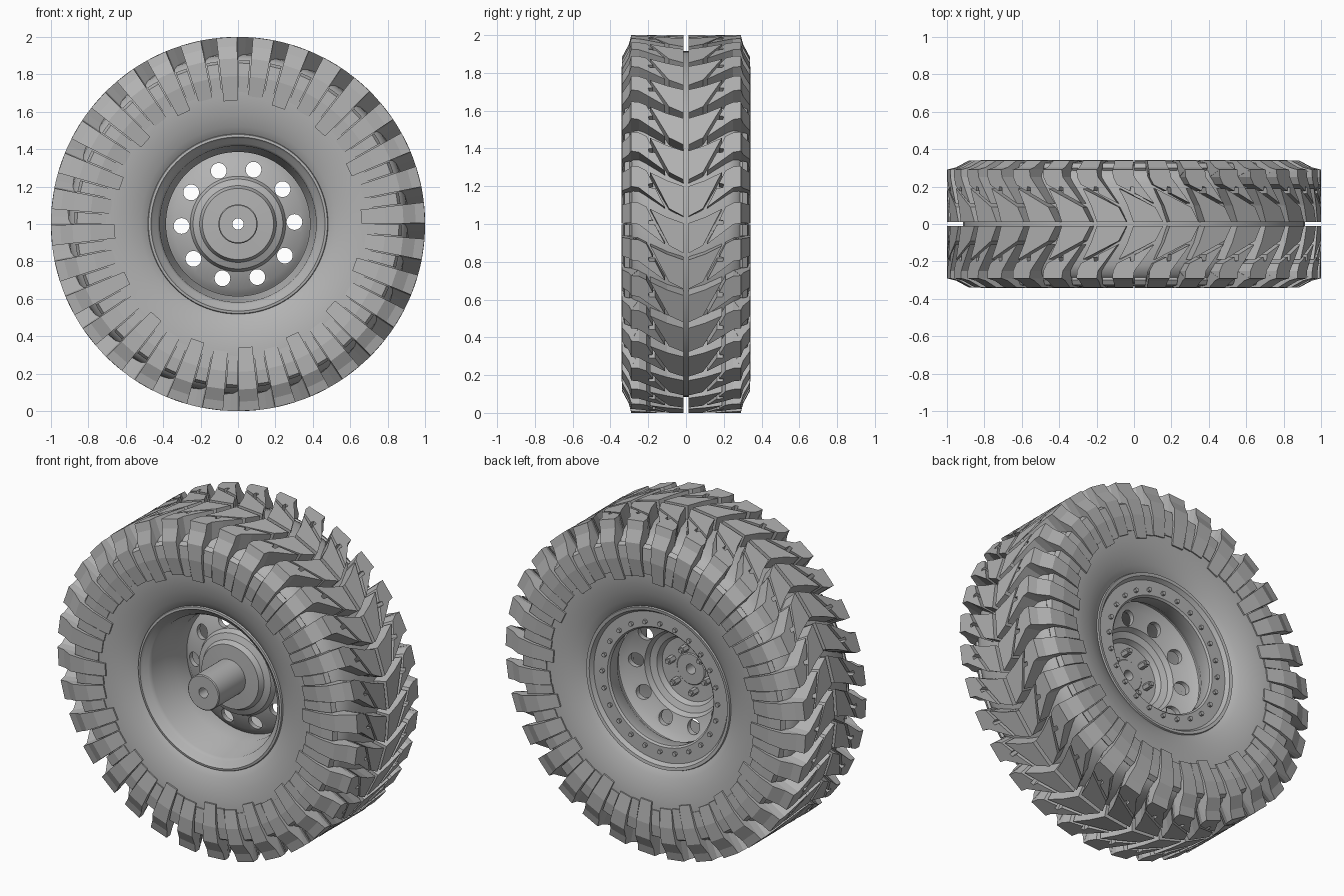
import bpy, bmesh
from math import sin, cos, radians, pi

if "Cube" in bpy.data.objects:
    bpy.data.objects.remove(bpy.data.objects["Cube"], do_unlink=True)

GREY = (0.45, 0.45, 0.45, 1)
mat = bpy.data.materials.new("plain grey")
mat.use_nodes = True
mat.diffuse_color = GREY
mat.node_tree.nodes["Principled BSDF"].inputs["Base Color"].default_value = GREY


def polar(r, y, deg):
    """Point on the wheel: radius, position along the axle, clockwise angle."""
    a = radians(deg)
    return (r * sin(a), y, 1 + r * cos(a))


def finish(name, bm, smooth=None):
    bmesh.ops.recalc_face_normals(bm, faces=bm.faces)
    mesh = bpy.data.meshes.new(name)
    bm.to_mesh(mesh)
    bm.free()
    mesh.materials.append(mat)
    ob = bpy.data.objects.new(name, mesh)
    bpy.context.collection.objects.link(ob)
    if smooth:
        bpy.ops.object.select_all(action="DESELECT")
        ob.select_set(True)
        bpy.context.view_layer.objects.active = ob
        bpy.ops.object.shade_smooth_by_angle(angle=radians(smooth))
    return ob


def loft(bm, rings, closed=False, caps=True):
    """Skin a series of equal loops of points."""
    loops = [[bm.verts.new(p) for p in ring] for ring in rings]
    n = len(loops[0])
    pairs = list(zip(loops, loops[1:]))
    if closed:
        pairs.append((loops[-1], loops[0]))
    for a, b in pairs:
        for i in range(n):
            j = (i + 1) % n
            bm.faces.new((a[i], a[j], b[j], b[i]))
    if caps and not closed:
        bm.faces.new(loops[0])
        bm.faces.new(loops[-1])


def revolve(name, profile, steps=96, smooth=30):
    """Spin a closed (radius, y) profile around the axle."""
    bm = bmesh.new()
    loft(bm, [[polar(r, y, 360 * k / steps) for r, y in profile]
              for k in range(steps)], closed=True)
    return finish(name, bm, smooth)


def rod(bm, r, deg, y0, y1, radius, sides):
    """Small cylinder parallel to the axle."""
    cx, _, cz = polar(r, 0, deg)
    loft(bm, [[(cx + radius * cos(2 * pi * i / sides), y,
                cz + radius * sin(2 * pi * i / sides)) for i in range(sides)]
              for y in (y0, y1)])


# Tyre body
half = [(0.46, 0.24), (0.485, 0.262), (0.52, 0.28), (0.58, 0.302), (0.65, 0.315),
        (0.72, 0.32), (0.79, 0.315), (0.85, 0.297), (0.885, 0.27), (0.905, 0.22), (0.915, 0.1)]
revolve("tyre_body", half + [(r, -y) for r, y in reversed(half)], smooth=40)

# Tread pattern: outlines as (distance from centre line, angle)
COUNT, PHASE = 32, 2
PITCH = 360 / COUNT
centre_lug = [(0.012, 9), (0.1, 7.2), (0.19, 4.6), (0.09, 15.8), (0.012, 18.2)]
shoulder_lug = [(0.29, 2.6), (0.25, 2.8), (0.21, 4.0), (0.176, 8), (0.2, 8.3),
                (0.195, 9.4), (0.163, 9.5), (0.11, 15.5), (0.2, 11.6), (0.25, 9.4), (0.29, 9)]
# Side walls of the lugs: outer radius, outer y, inner radius, inner y
lug_side = [(1.0, 0.29, 0.88, 0.25), (0.95, 0.303, 0.87, 0.26),
            (0.885, 0.338, 0.85, 0.27), (0.79, 0.342, 0.78, 0.29)]
pad_side = [(0.875, 0.3, 0.85, 0.27), (0.86, 0.326, 0.84, 0.28), (0.79, 0.333, 0.79, 0.29)]


def block(bm, outline, side, turn):
    loft(bm, [[polar(r, side * y, a + turn) for y, a in outline] for r in (0.88, 1.0)])


def side_strip(bm, stations, a0, a1, side, turn):
    loft(bm, [[polar(ro, side * yo, turn + a0), polar(ro, side * yo, turn + a1),
               polar(ri, side * yi, turn + a1), polar(ri, side * yi, turn + a0)]
              for ro, yo, ri, yi in stations])


for side, label in ((-1, "front"), (1, "back")):
    centre, shoulder, pads = bmesh.new(), bmesh.new(), bmesh.new()
    for k in range(COUNT):
        turn = PHASE + k * PITCH
        end = 0.66 if k % 2 else 0.685
        block(centre, centre_lug, side, turn)
        block(shoulder, shoulder_lug, side, turn)
        side_strip(shoulder, lug_side + [(end, 0.325, end, 0.3)], 2.6, 9, side, turn)
        side_strip(pads, pad_side + [(end + 0.02, 0.325, end + 0.02, 0.3)],
                   -1.9, 2.2, side, turn)
    finish(label + "_centre_lugs", centre)
    finish(label + "_shoulder_lugs", shoulder)
    finish(label + "_sidewall_pads", pads)

# Rim barrel with a flat clamping ring at the back
revolve("rim_barrel", [
    (0.485, -0.25), (0.478, -0.268), (0.465, -0.27), (0.455, -0.255), (0.43, -0.24),
    (0.418, -0.22), (0.412, -0.1), (0.385, -0.05), (0.385, 0.1), (0.352, 0.15),
    (0.345, 0.232), (0.355, 0.242), (0.445, 0.242), (0.46, 0.265), (0.478, 0.268),
    (0.485, 0.25), (0.47, 0.2), (0.425, 0.17), (0.425, -0.17), (0.47, -0.2)])

# Wheel disc with ten round holes
front = [(0.395, 0.07), (0.375, 0.055), (0.345, 0.03), (0.255, 0.0), (0.24, -0.03),
         (0.205, -0.045), (0.19, -0.075), (0.09, -0.08)]
disc = revolve("wheel_disc", front + [(r, y + 0.03) for r, y in reversed(front)])
bm = bmesh.new()
for k in range(10):
    rod(bm, 0.302, 16 + 36 * k, -0.2, 0.2, 0.042, 24)
cutter = finish("hole_cutter", bm)
cutter.hide_render = True
cut = disc.modifiers.new("holes", "BOOLEAN")
cut.operation, cut.object, cut.solver = "DIFFERENCE", cutter, "EXACT"
bpy.context.view_layer.objects.active = disc
bpy.ops.object.modifier_apply(modifier=cut.name)
bpy.data.objects.remove(cutter, do_unlink=True)

# Hub with a bored axle stub
revolve("hub_axle", [(0.03, -0.33), (0.1, -0.33), (0.105, -0.325), (0.105, -0.06),
                     (0.09, -0.045), (0.03, -0.045)], steps=48)

# Wheel nuts and clamping ring bolts
bm = bmesh.new()
for k in range(6):
    rod(bm, 0.125, 60 * k + 15, -0.06, 0.0, 0.021, 6)
    rod(bm, 0.125, 60 * k + 15, -0.01, 0.012, 0.012, 12)
finish("wheel_nuts", bm)
bm = bmesh.new()
for k in range(24):
    rod(bm, 0.385, 15 * k, 0.235, 0.258, 0.013, 6)
finish("ring_bolts", bm)
